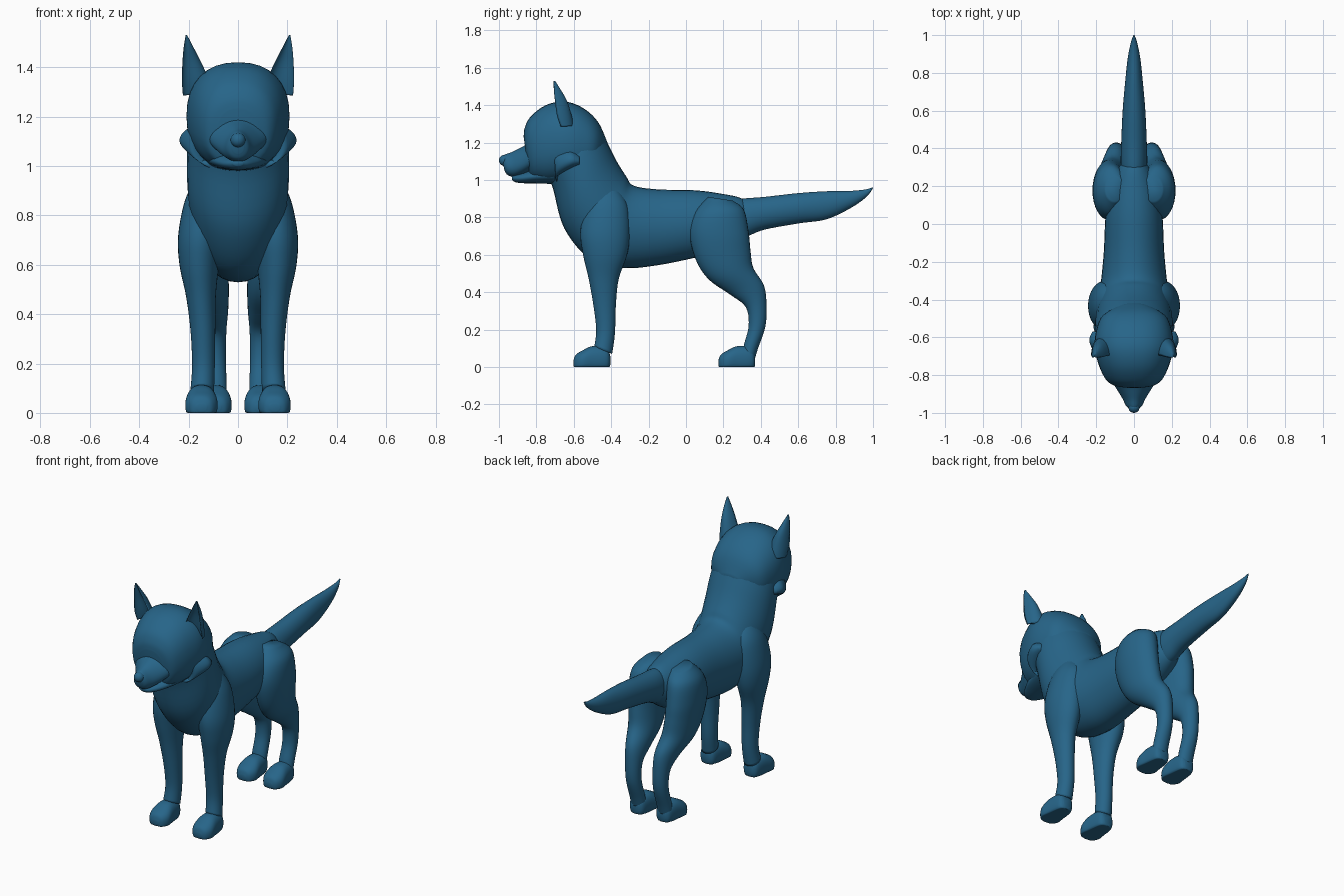
import bpy, bmesh, math
from mathutils import Vector

mat = bpy.data.materials.new("deep blue")
mat.diffuse_color = (0.02, 0.13, 0.25, 1)


def finish(obj, mirror):
    obj.data.materials.append(mat)
    for p in obj.data.polygons:
        p.use_smooth = True
    if mirror:
        obj.modifiers.new("Mirror", 'MIRROR')


def new_object(name, bm, mirror=False):
    bmesh.ops.recalc_face_normals(bm, faces=bm.faces)
    mesh = bpy.data.meshes.new(name)
    bm.to_mesh(mesh)
    bm.free()
    obj = bpy.data.objects.new(name, mesh)
    bpy.context.collection.objects.link(obj)
    finish(obj, mirror)
    return obj


def spline(rows, steps):
    """Smooth curve through rows of numbers."""
    out, n = [], len(rows)
    for i in range(n - 1):
        a, b, c, d = (rows[max(0, min(n - 1, i + k))] for k in (-1, 0, 1, 2))
        for s in range(steps):
            t = s / steps
            out.append([0.5 * (2 * q + (r - p) * t + (2 * p - 5 * q + 4 * r - u) * t * t
                               + (3 * q - p - 3 * r + u) * t ** 3)
                        for p, q, r, u in zip(a, b, c, d)])
    return out + [list(rows[-1])]


def loft(name, rows, mirror=False, power=2.0, skew=0.0, cup=0.0, dx=0, dy=0, n=32, steps=5):
    """Rows: side-view edge A (y, z), edge B (y, z), centre x, half width."""
    bm = bmesh.new()
    rings = []
    for y1, z1, y2, z2, cx, rx in spline(rows, steps):
        ring = []
        for i in range(n):
            t = 2 * math.pi * i / n
            c = math.copysign(abs(math.cos(t)) ** (2 / power), math.cos(t))
            s = math.copysign(abs(math.sin(t)) ** (2 / power), math.sin(t))
            c *= 1 + skew * s
            if s > 0:
                s *= 1 - cup
            ring.append(bm.verts.new((cx + dx + max(rx, .002) * c,
                                      (y1 + y2) / 2 + s * (y1 - y2) / 2 + dy,
                                      max(0, (z1 + z2) / 2 + s * (z1 - z2) / 2))))
        rings.append(ring)
    for a, b in zip(rings, rings[1:]):
        for i in range(n):
            j = (i + 1) % n
            bm.faces.new((a[i], a[j], b[j], b[i]))
    bm.faces.new(rings[0])
    bm.faces.new(rings[-1])
    return new_object(name, bm, mirror)


def ball(name, loc, radii, mirror=False):
    bm = bmesh.new()
    bmesh.ops.create_uvsphere(bm, u_segments=24, v_segments=16, radius=1)
    for v in bm.verts:
        v.co = Vector(loc) + Vector([a * b for a, b in zip(v.co, radii)])
    return new_object(name, bm, mirror)


# torso running up into the neck
loft("torso_and_neck", [
    (.36, .84, .36, .74, 0, .03), (.30, .90, .30, .68, 0, .08),
    (.20, .925, .20, .62, 0, .125), (.05, .945, .05, .585, 0, .15),
    (-.15, .95, -.15, .545, 0, .16), (-.28, .97, -.33, .53, 0, .175),
    (-.32, 1.02, -.51, .575, 0, .19), (-.37, 1.10, -.65, .74, 0, .205),
    (-.42, 1.20, -.71, .95, 0, .205), (-.47, 1.30, -.74, 1.03, 0, .19),
    (-.55, 1.36, -.75, 1.10, 0, .14)])

# tail
loft("tail", [
    (.20, .88, .26, .68, 0, .06), (.30, .90, .33, .70, 0, .07),
    (.42, .91, .42, .735, 0, .068), (.60, .93, .60, .768, 0, .06),
    (.75, .94, .75, .79, 0, .047), (.88, .942, .88, .85, 0, .033),
    (.96, .95, .965, .91, 0, .016), (1.0, .962, 1.0, .957, 0, .003)])

# legs
loft("front_legs", [
    (-.50, .95, -.36, .95, .12, .05), (-.54, .86, -.31, .86, .135, .08),
    (-.565, .72, -.30, .72, .152, .09), (-.55, .60, -.315, .60, .157, .08),
    (-.52, .47, -.36, .47, .15, .06), (-.495, .33, -.375, .33, .142, .05),
    (-.48, .20, -.38, .18, .14, .046), (-.49, .11, -.395, .07, .145, .048)], True)
loft("hind_legs", [
    (.12, .91, .25, .89, .10, .05), (.05, .83, .31, .84, .122, .085),
    (.02, .72, .335, .72, .13, .09), (.05, .58, .345, .62, .125, .085),
    (.12, .47, .36, .53, .115, .078), (.24, .385, .415, .44, .10, .06),
    (.32, .32, .43, .345, .095, .048), (.335, .22, .425, .22, .093, .044),
    (.31, .12, .385, .10, .092, .046), (.30, .06, .37, .05, .092, .046)], True)

# paws, same shape at front and back
paw = [(-.405, .06, -.405, .01, .148, .025), (-.425, .105, -.425, -.02, .148, .048),
       (-.50, .112, -.50, -.03, .148, .06), (-.555, .088, -.555, -.03, .148, .065),
       (-.59, .065, -.59, -.02, .148, .046), (-.602, .035, -.602, .01, .148, .02)]
loft("front_paws", paw, True, power=2.4)
loft("hind_paws", paw, True, power=2.4, dx=-.057, dy=.775)

# head
loft("head", [
    (-.42, 1.20, -.44, 1.10, 0, .07), (-.47, 1.31, -.50, 1.02, 0, .165),
    (-.55, 1.385, -.58, .99, 0, .20), (-.65, 1.42, -.66, .985, 0, .208),
    (-.75, 1.40, -.74, .98, 0, .187), (-.83, 1.34, -.79, .99, 0, .157),
    (-.862, 1.28, -.82, 1.0, 0, .125), (-.868, 1.23, -.84, 1.04, 0, .08)], power=2.3)
# pointed cheek fur
loft("cheeks", [
    (-.66, 1.22, -.66, .98, .02, .10), (-.70, 1.20, -.69, .99, .10, .06),
    (-.70, 1.16, -.69, 1.02, .14, .06), (-.62, 1.16, -.62, 1.06, .17, .066),
    (-.57, 1.13, -.57, 1.08, .18, .04)], True, skew=-.15)

# muzzle, jaw and nose
loft("upper_muzzle", [
    (-.74, 1.22, -.74, 1.05, 0, .15), (-.83, 1.20, -.80, 1.06, 0, .128),
    (-.88, 1.175, -.87, 1.03, 0, .09), (-.93, 1.15, -.92, 1.018, 0, .06),
    (-.97, 1.135, -.955, 1.028, 0, .042), (-.985, 1.115, -.97, 1.05, 0, .022)],
    skew=-.2)
loft("lower_jaw", [
    (-.70, 1.08, -.70, .98, 0, .13), (-.80, 1.06, -.80, .982, 0, .105),
    (-.87, 1.04, -.87, .983, 0, .072), (-.91, 1.03, -.91, .988, 0, .045),
    (-.932, 1.02, -.93, 1.0, 0, .02)])
ball("nose", (0, -.97, 1.105), (.03, .03, .03))

# eyes with raised rims
ball("eyes", (.10, -.818, 1.21), (.026, .028, .034), True)
bpy.ops.mesh.primitive_torus_add(major_radius=1, minor_radius=.2, major_segments=32,
                                 minor_segments=8)
rim = bpy.context.object
rim.name = "eye_rims"
for v in rim.data.vertices:
    x, y, z = v.co
    v.co = (.10 + x * .029, -.835 + x * .02 - z * .03, 1.21 + y * .037)
rim.location = (0, 0, 0)
finish(rim, True)

# cupped ears
loft("ears", [
    (-.74, 1.28, -.60, 1.29, .165, .058), (-.77, 1.35, -.61, 1.34, .172, .055),
    (-.765, 1.42, -.635, 1.42, .187, .038), (-.745, 1.48, -.668, 1.48, .20, .02),
    (-.715, 1.53, -.70, 1.53, .209, .003)], True, cup=1.45)
